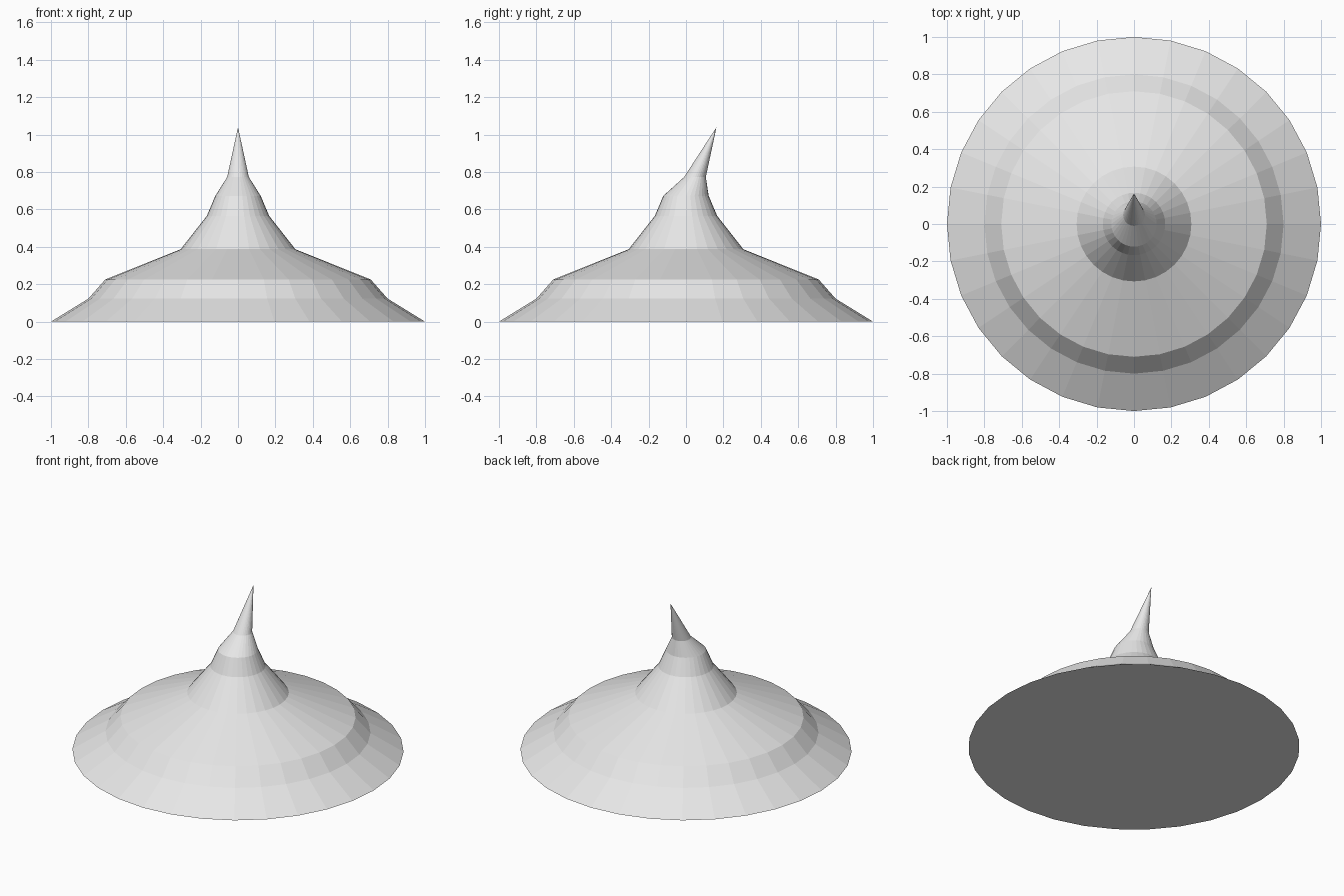
import bpy
import bmesh
from math import cos, sin, tau

cube = bpy.data.objects.get("Cube")
if cube:
    bpy.data.objects.remove(cube, do_unlink=True)

SIDES = 32

# Plain grey felt
felt = bpy.data.materials.new("light_grey")
felt.use_nodes = True
grey = (0.8, 0.8, 0.8, 1)
felt.diffuse_color = grey
felt.node_tree.nodes["Principled BSDF"].inputs["Base Color"].default_value = grey

# Rings from brim to crown: radius, height, backward shift
rings = [
    (1.0, 0.0, 0.0),
    (0.8, 0.123, 0.0),
    (0.71, 0.225, 0.0),
    (0.307, 0.387, 0.0),
    (0.167, 0.565, 0.0),
    (0.121, 0.673, 0.0),
    (0.058, 0.773, 0.048),
]
tip_position = (0, 0.163, 1.04)

bm = bmesh.new()
loops = [
    [bm.verts.new((r * cos(tau * i / SIDES), y + r * sin(tau * i / SIDES), z))
     for i in range(SIDES)]
    for r, z, y in rings
]

# Closed underside
bm.faces.new(reversed(loops[0]))

# Brim and crown bands
for low, high in zip(loops, loops[1:]):
    for i in range(SIDES):
        j = (i + 1) % SIDES
        bm.faces.new((low[i], low[j], high[j], high[i]))

# Bent pointed tip
tip = bm.verts.new(tip_position)
for i in range(SIDES):
    bm.faces.new((loops[-1][i], loops[-1][(i + 1) % SIDES], tip))

mesh = bpy.data.meshes.new("pointed_hat")
bm.to_mesh(mesh)
bm.free()
mesh.materials.append(felt)
hat = bpy.data.objects.new("pointed_hat", mesh)
bpy.context.collection.objects.link(hat)
